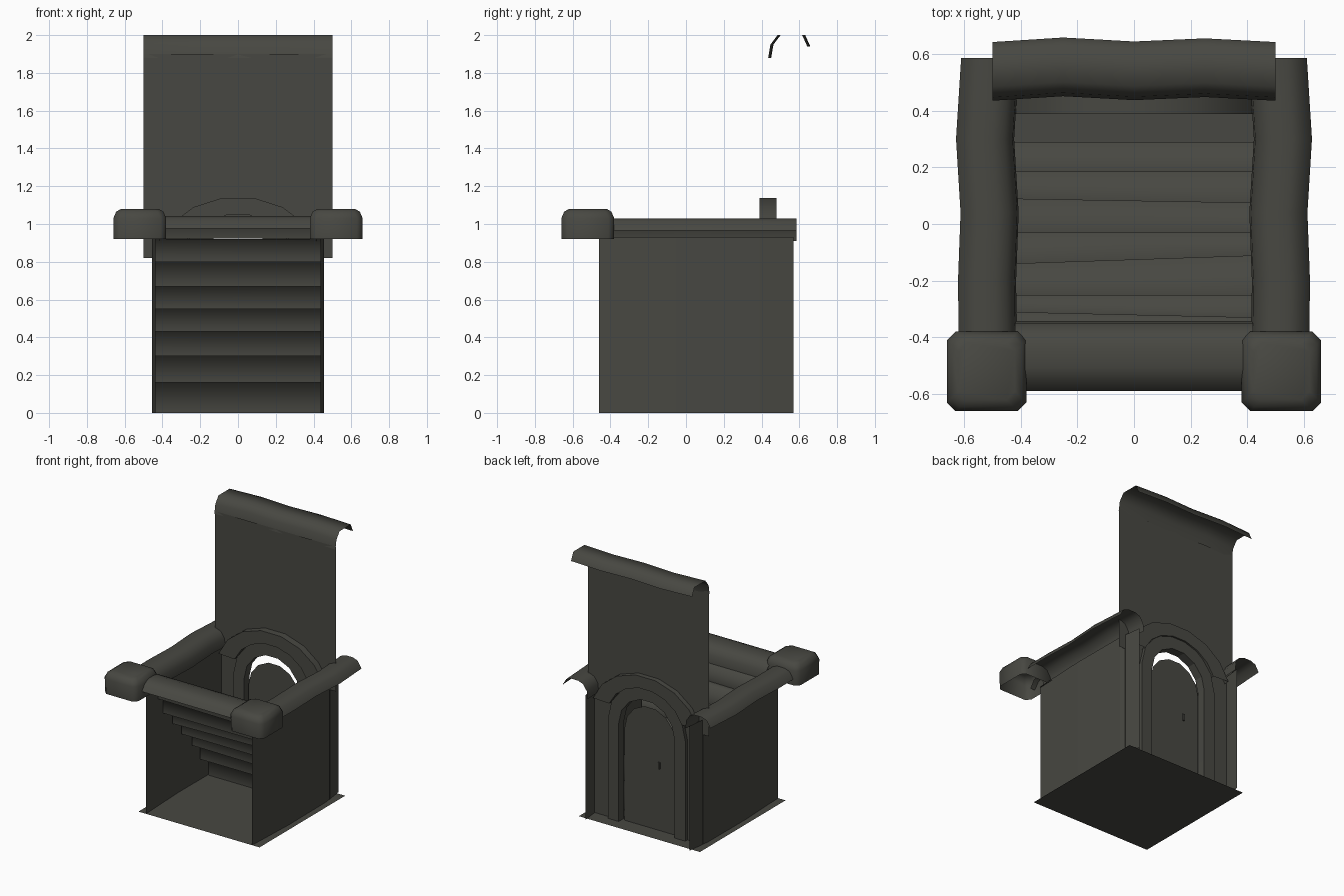
import bpy, bmesh, math

if "Cube" in bpy.data.objects:
    bpy.data.objects.remove(bpy.data.objects["Cube"])

stone = bpy.data.materials.new("dark_olive_stone")
stone.diffuse_color = (0.064, 0.064, 0.054, 1)
stone.use_nodes = True
stone.node_tree.nodes["Principled BSDF"].inputs["Base Color"].default_value = stone.diffuse_color


def make(name, verts, faces, smooth=None):
    me = bpy.data.meshes.new(name)
    me.from_pydata(verts, [], faces)
    bm = bmesh.new()
    bm.from_mesh(me)
    bmesh.ops.remove_doubles(bm, verts=bm.verts, dist=1e-5)
    bmesh.ops.recalc_face_normals(bm, faces=bm.faces)
    bm.to_mesh(me)
    bm.free()
    me.materials.append(stone)
    ob = bpy.data.objects.new(name, me)
    bpy.context.collection.objects.link(ob)
    if smooth:
        bpy.ops.object.select_all(action='DESELECT')
        ob.select_set(True)
        bpy.context.view_layer.objects.active = ob
        bpy.ops.object.shade_smooth_by_angle(angle=math.radians(smooth))
    return ob


def sheet(name, rows, smooth=None):
    """Open surface joining equal-length rows of points."""
    n = len(rows[0])
    faces = [(i*n+j, i*n+j+1, (i+1)*n+j+1, (i+1)*n+j)
             for i in range(len(rows)-1) for j in range(n-1)]
    return make(name, [p for r in rows for p in r], faces, smooth)


def head(hw, h, c, start=0, n=7):
    """Elliptical arch head, half width hw and height h, springing at c."""
    a0 = math.radians(start)
    angles = [a0 + (math.pi - 2*a0)*i/n for i in range(n+1)]
    return [(hw*math.cos(a), c + h*math.sin(a)) for a in angles]


def arch(r, c):
    """Door-shaped outline: legs and a round head."""
    return [(r, 0)] + head(r, r, c) + [(-r, 0)]


def ring(name, a, b, y0, y1):
    """Closed band between outlines a and b, from depth y0 to y1."""
    loops = [(a, y0), (a, y1), (b, y1), (b, y0), (a, y0)]
    return sheet(name, [[(x, y, z) for x, z in pts] for pts, y in loops], 25)


# floor
make("floor", [(-.5, -.46, 0), (.5, -.46, 0), (.5, .55, 0), (-.5, .55, 0)], [(0, 1, 2, 3)])

# side walls, slightly bowed and turning in at the back
plan = [(.438, -.46), (.455, -.05), (.452, .39), (.43, .57)]
# hollow rails: the outer lip is shorter than the inner one
rail = [(-.105, .91), (-.1, .97), (-.07, 1.015), (-.03, 1.03),
        (.03, 1.03), (.07, 1.015), (.1, .965)]
wave = [(-.46, 0), (-.2, .003), (.04, -.006), (.3, .01), (.585, -.008)]
for s, side in ((-1, "left"), (1, "right")):
    sheet(side + "_wall", [[(s*x, y, z) for x, y in plan] for z in (0, .93)])
    sheet(side + "_rail", [[(s*(.518 + w + u), y, z) for u, z in rail] for y, w in wave], 50)

# front rail, a little wider
sheet("front_rail", [[(x, -.47 - u*1.2, z + .012) for u, z in rail]
                     for x in (-.42, 0, .42)], 50)

# corner caps: chamfered blocks, open underneath
for s, side in ((-1, "left"), (1, "right")):
    rows = []
    for h, z in ((.138, .92), (.14, 1.03), (.125, 1.065), (.10, 1.08)):
        k = h - .03
        loop = [(h, -k), (h, k), (k, h), (-k, h), (-h, k), (-h, -k), (-k, -h), (k, -h)]
        rows.append([(s*.52 + x, -.52 + y, z) for x, y in loop + loop[:1]])
    cap = sheet(side + "_corner_cap", rows, 50)
    bm = bmesh.new()
    bm.from_mesh(cap.data)
    top = [e for e in bm.edges if e.is_boundary and min(v.co.z for v in e.verts) > 1.07]
    bmesh.ops.contextual_create(bm, geom=top)
    bmesh.ops.recalc_face_normals(bm, faces=bm.faces)
    for f in bm.faces:
        f.smooth = True
    bm.to_mesh(cap.data)
    bm.free()

# stairs: slightly crooked steps going down from the front to the door
# (riser y at left, riser y at right, tread height)
steps = [(.29, .29, .16), (.185, .185, .30), (.09, .075, .43), (-.03, -.03, .55),
         (-.14, -.11, .67), (-.25, -.25, .80), (-.31, -.33, .92), (-.46, -.46, .92)]
z = 0
for i, (l, r, top) in enumerate(steps[:-1]):
    l2, r2, _ = steps[i+1]
    sheet(f"step_{i+1}", [[(-.445, l, z), (-.445, l, top), (-.445, l2, top)],
                          [(.445, r, z), (.445, r, top), (.445, r2, top)]], 120)
    z = top

# back wall with arched opening
W = [(-.45, 0), (-.45, .82), (-.5, .82), (-.5, 1.9), (.5, 1.9), (.5, .82), (.45, .82), (.45, 0)]
outline = W + arch(.28, .745)
make("back_wall", [(x, .44, z) for x, z in outline], [tuple(range(len(outline)))])

# curled, slightly wavy coping on top of the back wall
curl = [(.435, 1.88), (.447, 1.95), (.485, 2.0), (.615, 2.0), (.642, 1.94)]
sheet("top_coping", [[(x, y + w, z) for y, z in curl]
                     for x, w in ((-.5, 0), (-.25, .016), (0, .002), (.25, .013), (.5, 0))], 75)

# wide hood over the doorway and the surround with legs
ring("door_hood", head(.45, .375, .77, 16), head(.32, .283, .77, 20), .388, .478)
ring("door_surround", arch(.32, .745), arch(.23, .735), .40, .465)

# door and handle
door = arch(.21, .69)
make("door", [(x, .425, z) for x, z in door], [tuple(range(len(door)))])
bar = [(-.085, .46), (-.07, .46), (-.07, .51), (-.085, .51)]
make("door_handle", [(x, y, z) for y in (.425, .433) for x, z in bar],
     [(4, 5, 6, 7)] + [(i, (i+1) % 4, (i+1) % 4 + 4, i + 4) for i in range(4)])
